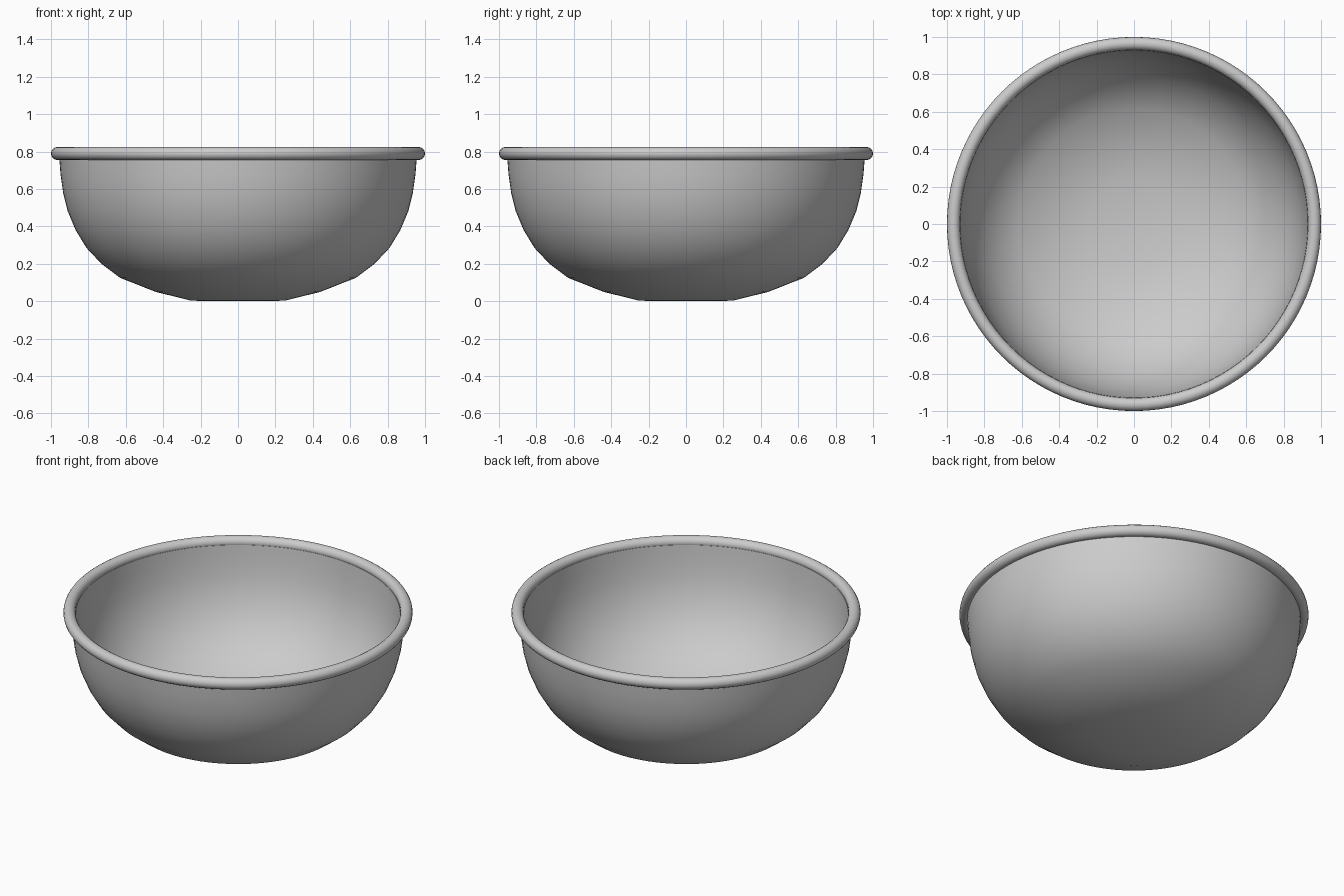
import bpy, bmesh, math
from mathutils import Vector

if "Cube" in bpy.data.objects:
    bpy.data.objects.remove(bpy.data.objects["Cube"])

SEGMENTS = 96
WALL = 0.028


def lathe(name, profile, closed=False):
    """Spin an (r, z) profile around the z axis."""
    bm = bmesh.new()
    verts = [bm.verts.new((r, 0, z)) for r, z in profile]
    edges = [bm.edges.new(p) for p in zip(verts, verts[1:])]
    if closed:
        edges.append(bm.edges.new((verts[-1], verts[0])))
    bmesh.ops.spin(bm, geom=verts + edges, cent=(0, 0, 0), axis=(0, 0, 1),
                   angle=math.tau, steps=SEGMENTS, use_merge=True)
    bmesh.ops.remove_doubles(bm, verts=bm.verts, dist=1e-5)
    bmesh.ops.recalc_face_normals(bm, faces=bm.faces)
    mesh = bpy.data.meshes.new(name)
    bm.to_mesh(mesh)
    bm.free()
    obj = bpy.data.objects.new(name, mesh)
    bpy.context.collection.objects.link(obj)
    bpy.ops.object.select_all(action='DESELECT')
    obj.select_set(True)
    bpy.context.view_layer.objects.active = obj
    bpy.ops.object.shade_smooth_by_angle(angle=math.radians(40))
    return obj


# Bowl wall: outer profile, then the same curve offset inwards
outer = [Vector(p) for p in [
    (0, 0), (0.25, 0.003), (0.44, 0.05), (0.63, 0.125), (0.73, 0.2),
    (0.81, 0.285), (0.868, 0.38), (0.91, 0.48), (0.935, 0.58),
    (0.949, 0.68), (0.957, 0.78)]]
inner = []
for i, p in enumerate(outer):
    t = (outer[min(i + 1, len(outer) - 1)] - outer[max(i - 1, 0)]).normalized()
    q = p + Vector((-t.y, t.x)) * WALL
    inner.append(Vector((max(q.x, 0) if i else 0, q.y)))
lathe("bowl", outer + inner[::-1])

# Rolled rim
rim = [(0.965 + 0.035 * math.cos(math.tau * k / 16),
        0.79 + 0.035 * math.sin(math.tau * k / 16)) for k in range(16)]
lathe("rim", rim, closed=True)
